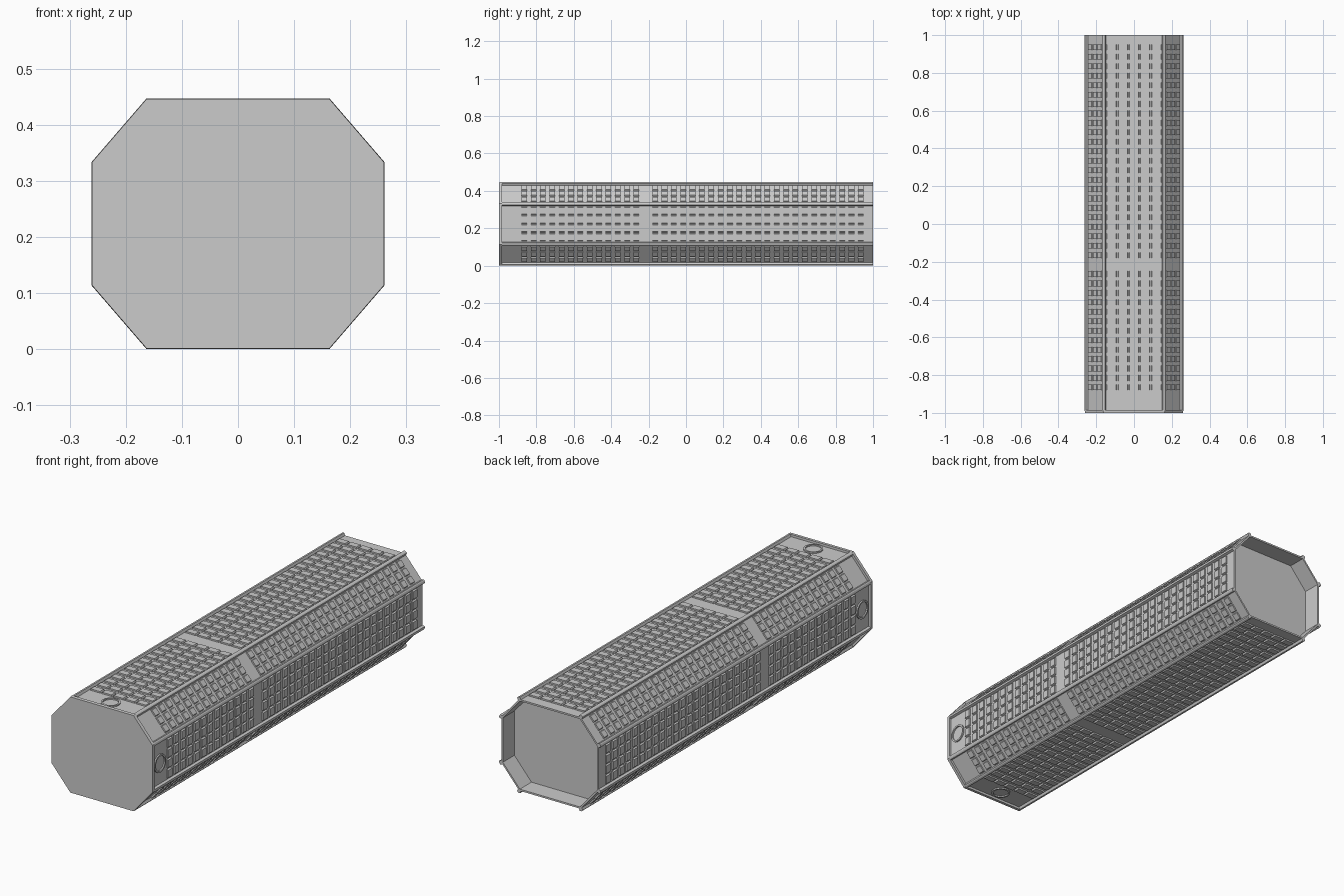
import bpy, bmesh, math
from mathutils import Vector, Matrix

cube = bpy.data.objects.get("Cube")
if cube:
    bpy.data.objects.remove(cube, do_unlink=True)

grey = bpy.data.materials.new("plain_grey")
grey.use_nodes = True
GREY = (0.6, 0.6, 0.6, 1)
grey.diffuse_color = GREY
grey.node_tree.nodes["Principled BSDF"].inputs["Base Color"].default_value = GREY

# Octagon cross-section in (x, z), anticlockwise
CZ = 0.2235
quarter = [(0.261, 0.11), (0.163, 0.2235)]
corners = [Vector(p) for p in quarter]
corners += [Vector((-x, z)) for x, z in reversed(quarter)]
corners += [-c for c in corners]
N = len(corners)
PANEL_DROP = 0.011


def edge_dir(i):
    return (corners[(i + 1) % N] - corners[i % N]).normalized()


def normal(i):
    d = edge_dir(i)
    return Vector((d.y, -d.x))


def inset(i, depth):
    a, b = normal(i - 1), normal(i)
    return corners[i] - depth * (a + b) / (1 + a.dot(b))


def octagon(depth):
    return [inset(i, depth) for i in range(N)]


def finish(bm, name):
    bmesh.ops.recalc_face_normals(bm, faces=bm.faces)
    mesh = bpy.data.meshes.new(name)
    bm.to_mesh(mesh)
    bm.free()
    mesh.materials.append(grey)
    obj = bpy.data.objects.new(name, mesh)
    bpy.context.collection.objects.link(obj)
    return obj


def loft(bm, sections):
    """Join equal closed sections given as (y, points), capping both ends."""
    rings = [[bm.verts.new((p.x, y, p.y + CZ)) for p in pts] for y, pts in sections]
    for a, b in zip(rings, rings[1:]):
        for j in range(len(a)):
            k = (j + 1) % len(a)
            bm.faces.new((a[j], a[k], b[k], b[j]))
    bm.faces.new(rings[0])
    bm.faces.new(rings[-1])


# Body with a recessed rear end
bm = bmesh.new()
wall = octagon(PANEL_DROP)
lining = octagon(PANEL_DROP + 0.008)
loft(bm, [(-0.985, wall), (1, wall), (1, lining), (0.915, lining)])
finish(bm, "body_shell")

# Flat front plate
bm = bmesh.new()
loft(bm, [(-1, octagon(0.001)), (-0.985, octagon(0))])
finish(bm, "front_plate")

# Angled rails along the eight corners
bm = bmesh.new()
for i in range(N):
    back, ahead = -edge_dir(i - 1), edge_dir(i)
    outer, inner = corners[i], inset(i, PANEL_DROP + 0.004)
    section = [outer + back * 0.009, outer + back * 0.003,
               outer + ahead * 0.003, outer + ahead * 0.009,
               inner + ahead * 0.009, inner, inner + back * 0.009]
    loft(bm, [(-0.985, section), (1, section)])
finish(bm, "corner_rails")


def panel_frame(i):
    """Matrix whose x runs across panel i, y along the body, z outward."""
    t, n = edge_dir(i), normal(i)
    mid = (corners[i] + corners[(i + 1) % N]) / 2 - n * PANEL_DROP
    m = Matrix.Identity(4)
    m.col[0] = (t.x, 0, t.y, 0)
    m.col[1] = (0, 1, 0, 0)
    m.col[2] = (n.x, 0, n.y, 0)
    m.col[3] = (mid.x, 0, mid.y + CZ, 1)
    return m


def block(bm, frame, x0, x1, y, half, height, slope):
    """Low bar with sloping ends."""
    low = [(x0, y - half, -0.002), (x1, y - half, -0.002),
           (x1, y + half, -0.002), (x0, y + half, -0.002)]
    a, b = x0 + slope, x1 - slope
    high = [(a, y - half, height), (b, y - half, height),
            (b, y + half, height), (a, y + half, height)]
    lo = [bm.verts.new(frame @ Vector(p)) for p in low]
    hi = [bm.verts.new(frame @ Vector(p)) for p in high]
    bm.faces.new(lo)
    bm.faces.new(hi)
    for j in range(4):
        k = (j + 1) % 4
        bm.faces.new((lo[j], lo[k], hi[k], hi[j]))


# Rows of slats in a short front bay and a long rear bay
rows = [-0.865 + 0.05 * k for k in range(13)]
rows += [-0.165 + 0.05 * k for k in range(23)]
for i in range(N):
    width = (corners[(i + 1) % N] - corners[i]).length - 0.03
    facing = normal(i)
    if abs(facing.y) > 0.9:
        count, place = 5, "top" if facing.y > 0 else "bottom"
    elif abs(facing.x) > 0.9:
        count, place = 4, "left" if facing.x > 0 else "right"
    else:
        count = 3
        place = ("upper" if facing.y > 0 else "lower") + ("_left" if facing.x > 0 else "_right")
    frame = panel_frame(i)
    bm = bmesh.new()
    step = width / count
    for y in rows:
        for s in range(count):
            x0 = -width / 2 + s * step
            block(bm, frame, x0 + 0.002, x0 + step - 0.002, y, 0.015, 0.007, 0.004)
    finish(bm, place + "_slats")

    # Round hatch ring near the front of the four main panels
    if count > 3:
        bm = bmesh.new()
        sides = 24
        profile = [(0.042, -0.001), (0.042, 0.006), (0.034, 0.006), (0.034, -0.001)]
        loops = []
        for k in range(sides):
            a = math.tau * k / sides
            loops.append([bm.verts.new(frame @ Vector((r * math.cos(a), r * math.sin(a) - 0.935, h)))
                          for r, h in profile])
        for k in range(sides):
            p, q = loops[k], loops[(k + 1) % sides]
            for j in range(4):
                m = (j + 1) % 4
                bm.faces.new((p[j], p[m], q[m], q[j]))
        finish(bm, place + "_hatch_ring")
